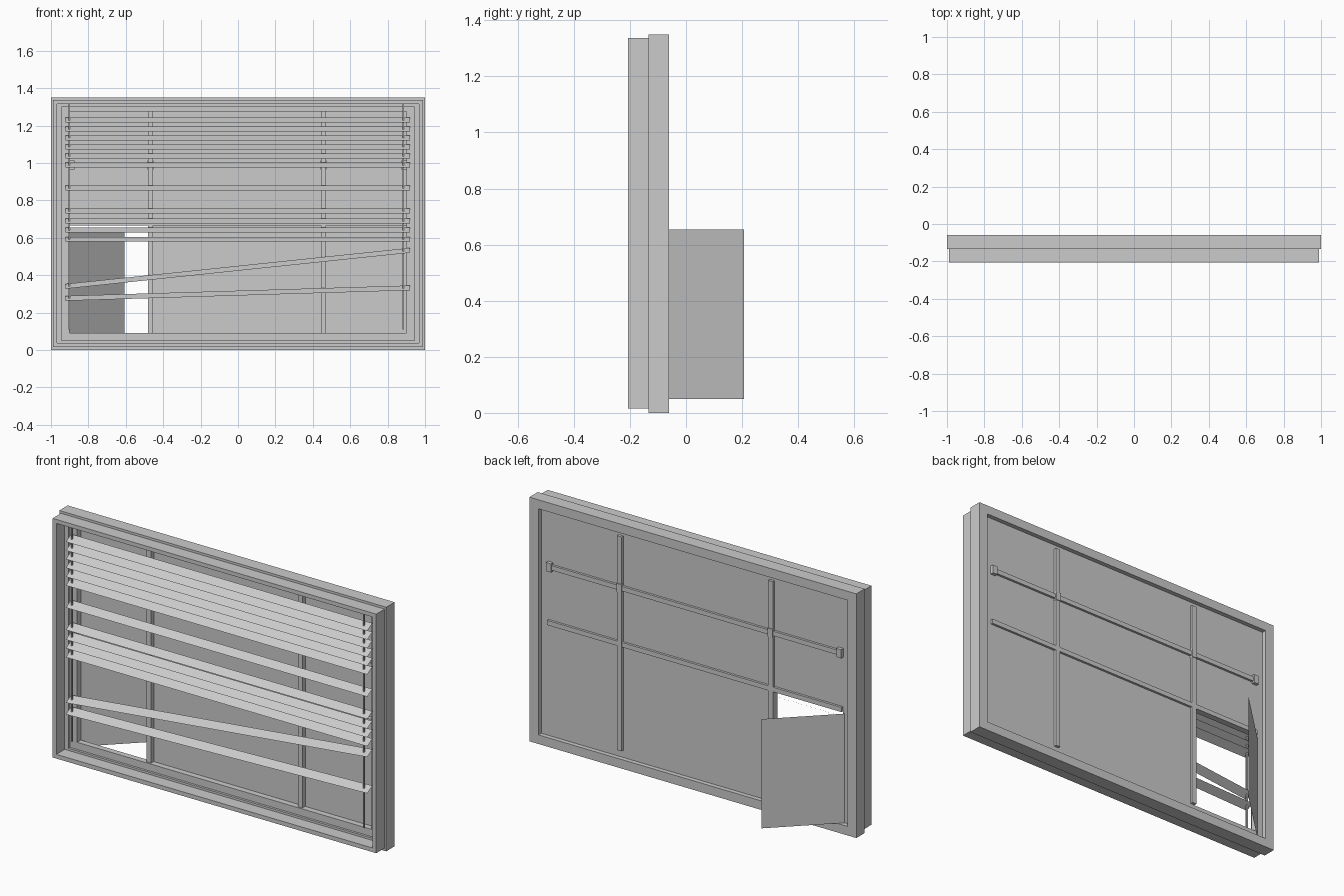
import bpy, bmesh, math
from mathutils import Vector

if "Cube" in bpy.data.objects:
    bpy.data.objects.remove(bpy.data.objects["Cube"])


def finish(name, bm):
    bmesh.ops.recalc_face_normals(bm, faces=bm.faces)
    me = bpy.data.meshes.new(name)
    bm.to_mesh(me)
    bm.free()
    ob = bpy.data.objects.new(name, me)
    bpy.context.collection.objects.link(ob)
    return ob


def box(name, x0, x1, y0, y1, z0, z1):
    bm = bmesh.new()
    bmesh.ops.create_cube(bm, size=1)
    for v in bm.verts:
        v.co = (x1 if v.co.x > 0 else x0,
                y1 if v.co.y > 0 else y0,
                z1 if v.co.z > 0 else z0)
    return finish(name, bm)


def sheet(name, corners):
    bm = bmesh.new()
    bm.faces.new([bm.verts.new(c) for c in corners])
    return finish(name, bm)


def frame(name, outer, inner, y0, y1):
    """Rectangular ring; outer and inner are (half width, bottom, top)."""
    bm = bmesh.new()
    loops = []
    for (w, b, t), y in ((outer, y0), (outer, y1), (inner, y1), (inner, y0)):
        loops.append([bm.verts.new((x, y, z))
                      for x, z in ((-w, b), (w, b), (w, t), (-w, t))])
    for i in range(4):
        a, b = loops[i], loops[(i + 1) % 4]
        for j in range(4):
            k = (j + 1) % 4
            bm.faces.new((a[j], a[k], b[k], b[j]))
    return finish(name, bm)


# Nested frames: outer casing at the back, trim at the front, sash between
frame("back_frame", (1.0, 0.0, 1.35), (0.945, 0.05, 1.30), -0.133, -0.06)
frame("front_frame", (0.99, 0.015, 1.337), (0.967, 0.038, 1.315), -0.206, -0.133)
frame("sash_frame", (0.947, 0.048, 1.302), (0.90, 0.09, 1.275), -0.12, -0.087)

# Glazing bars
for i, x in enumerate((-0.468, 0.457)):
    box(f"vertical_bar_{i}", x - 0.014, x + 0.014, -0.11, -0.07, 0.09, 1.275)
for i, z in enumerate((0.678, 0.988)):
    box(f"horizontal_bar_{i}", -0.90, 0.90, -0.108, -0.072, z - 0.013, z + 0.013)

# Small stops along the upper bar
for i, x in enumerate((-0.888, -0.468, 0.457, 0.888)):
    box(f"bar_stop_{i}", x - 0.015, x + 0.015, -0.10, -0.066, 0.965, 1.013)

# Fixed panes, leaving out the lower left one
xs = (-0.945, -0.468, 0.457, 0.945)
zs = (0.05, 0.678, 0.988, 1.30)
for c in range(3):
    for r in range(3):
        if (c, r) == (0, 0):
            continue
        x0, x1, z0, z1 = xs[c], xs[c + 1], zs[r], zs[r + 1]
        sheet(f"pane_{c}_{r}", [(x0, -0.085, z0), (x1, -0.085, z0),
                                (x1, -0.085, z1), (x0, -0.085, z1)])

# Open pane swung out towards the back
hinge, edge = (-0.91, -0.085), (-0.607, 0.206)
sheet("open_pane", [(*hinge, 0.05), (*edge, 0.05), (*edge, 0.654), (*hinge, 0.654)])

# Blind slats: (left height, right height), the lowest two hang crooked
levels = [(z, z) for z in (1.23, 1.182, 1.134, 1.086, 1.037, 0.989,
                           0.866, 0.743, 0.689, 0.641, 0.592)]
levels += [(0.34, 0.533), (0.276, 0.332)]
for i, (zl, zr) in enumerate(levels):
    sheet(f"slat_{i}", [(-0.923, -0.185, zl - 0.013), (0.92, -0.185, zr - 0.013),
                        (0.92, -0.14, zr + 0.013), (-0.923, -0.14, zl + 0.013)])

# Blind cords
for i, x in enumerate((-0.902, 0.884)):
    box(f"cord_{i}", x - 0.004, x + 0.004, -0.166, -0.158, 0.11, 1.315)
